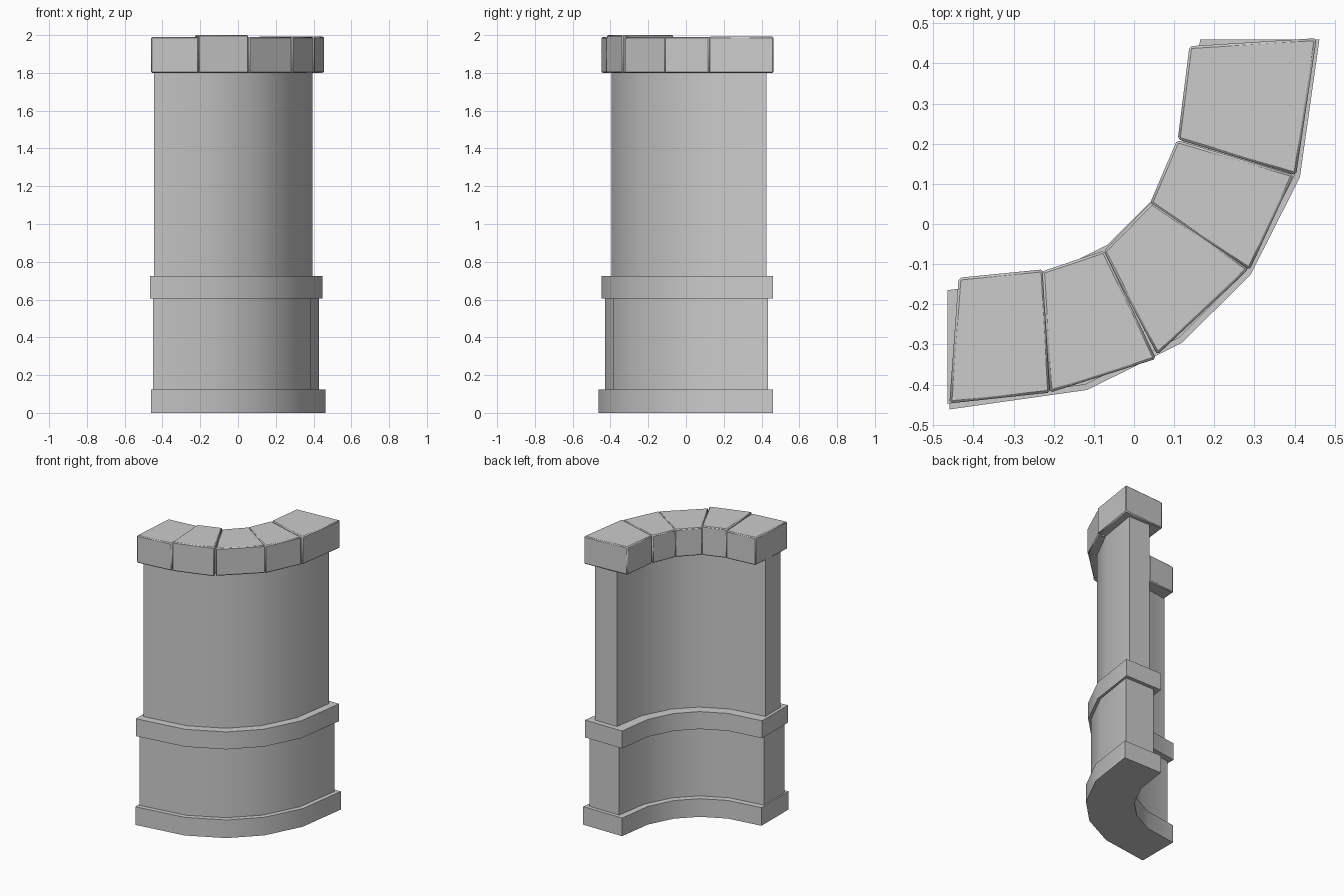
import bpy, bmesh, math

if "Cube" in bpy.data.objects:
    bpy.data.objects.remove(bpy.data.objects["Cube"])

CX, CY = -0.46, 0.46                      # centre of the quarter curve
ANGLES = [0, 21.5, 37.5, 52, 68.5, 90]    # measured from the -y direction
BULGE = [1, 1.018, 1.033, 1.033, 1.018, 1]


def finish(name, bm, angle=35):
    bmesh.ops.recalc_face_normals(bm, faces=bm.faces)
    mesh = bpy.data.meshes.new(name)
    bm.to_mesh(mesh)
    bm.free()
    obj = bpy.data.objects.new(name, mesh)
    bpy.context.collection.objects.link(obj)
    bpy.ops.object.select_all(action='DESELECT')
    bpy.context.view_layer.objects.active = obj
    obj.select_set(True)
    bpy.ops.object.shade_smooth_by_angle(angle=math.radians(angle))
    return obj


def curve_points(radius, x_end, y_end):
    pts = [(CX + radius * b * math.sin(math.radians(a)),
            CY - radius * b * math.cos(math.radians(a)))
           for a, b in zip(ANGLES, BULGE)]
    pts[0] = (x_end, pts[0][1])
    pts[-1] = (pts[-1][0], y_end)
    return pts


def curved_course(name, inner, outer, z0, z1, x_end, y_end):
    bm = bmesh.new()
    rings = []
    for (ix, iy), (ox, oy) in zip(curve_points(inner, x_end, y_end),
                                  curve_points(outer, x_end, y_end)):
        rings.append([bm.verts.new(p) for p in
                      ((ix, iy, z0), (ox, oy, z0), (ox, oy, z1), (ix, iy, z1))])
    for a, b in zip(rings, rings[1:]):
        for i in range(4):
            j = (i + 1) % 4
            bm.faces.new((a[i], a[j], b[j], b[i]))
    bm.faces.new(rings[0])
    bm.faces.new(rings[-1])
    return finish(name, bm)


def cap_stone(name, corners, top):
    bm = bmesh.new()
    low = [bm.verts.new((x, y, 1.8)) for x, y in corners]
    high = [bm.verts.new((x, y, top)) for x, y in corners]
    bm.faces.new(low)
    bm.faces.new(high)
    for i in range(4):
        j = (i + 1) % 4
        bm.faces.new((low[i], low[j], high[j], high[i]))
    obj = finish(name, bm, 50)
    bevel = obj.modifiers.new("worn_edges", 'BEVEL')
    bevel.width = 0.006
    bevel.segments = 1
    return obj


# Wall courses and projecting bands, from the ground up
curved_course("base_band", 0.625, 0.922, 0.0, 0.125, -0.460, 0.460)
curved_course("lower_wall", 0.665, 0.890, 0.125, 0.605, -0.450, 0.435)
curved_course("middle_band", 0.625, 0.908, 0.605, 0.725, -0.465, 0.460)
curved_course("upper_wall", 0.690, 0.855, 0.725, 1.81, -0.445, 0.425)

# Five slightly irregular coping stones
STONES = [
    ([(-.437, -.134), (-.226, -.113), (-.209, -.420), (-.460, -.447)], 1.99),
    ([(-.229, -.118), (-.074, -.066), (.055, -.336), (-.210, -.420)], 2.0),
    ([(-.076, -.068), (.044, .055), (.286, -.111), (.058, -.326)], 1.99),
    ([(.040, .052), (.107, .209), (.398, .123), (.288, -.115)], 1.99),
    ([(.109, .211), (.138, .443), (.455, .463), (.404, .122)], 1.992),
]
for n, (corners, top) in enumerate(STONES, 1):
    cap_stone(f"cap_stone_{n}", corners, top)
